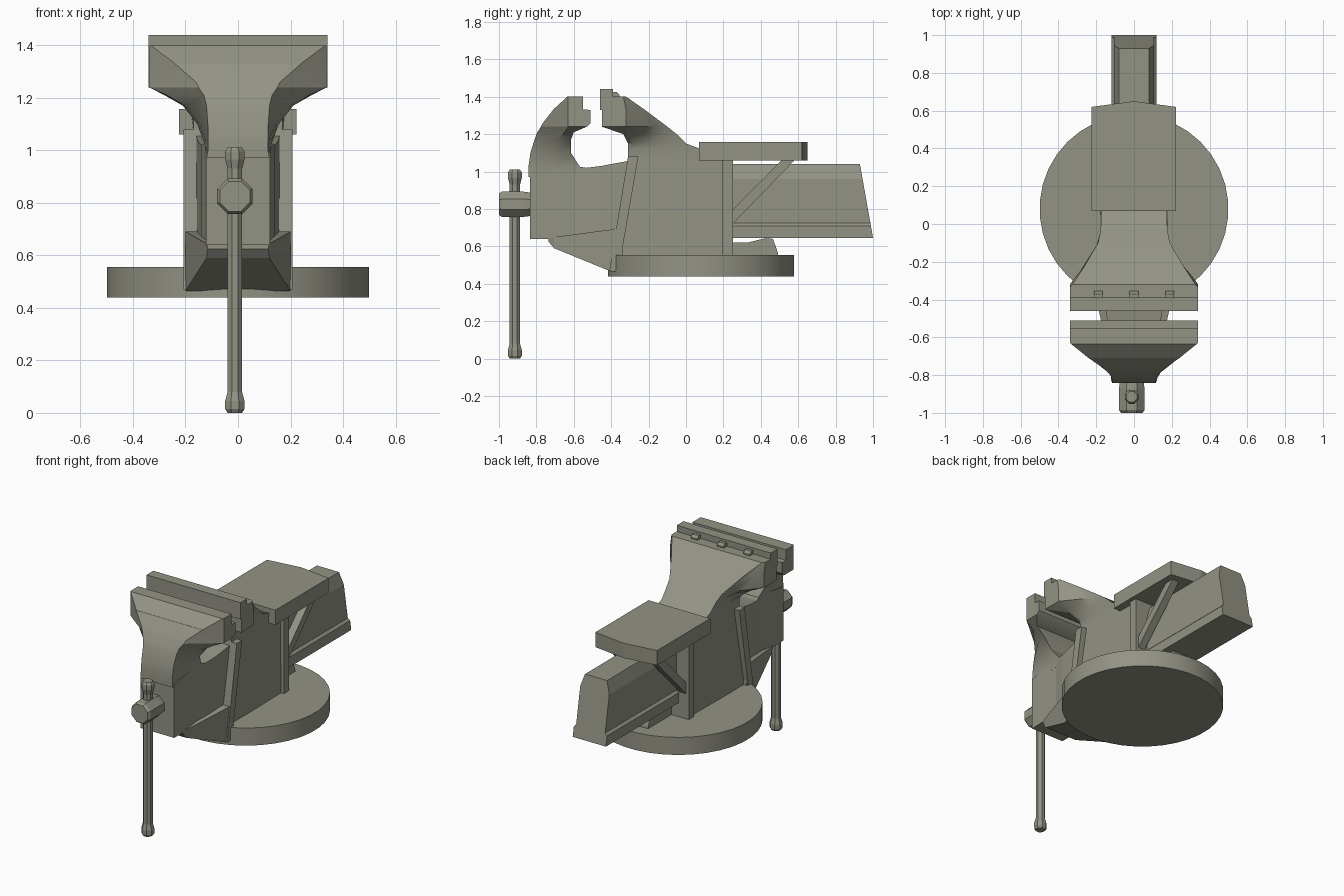
import bpy, bmesh, math
from mathutils import Matrix, Vector

if "Cube" in bpy.data.objects:
    bpy.data.objects.remove(bpy.data.objects["Cube"])

paint = bpy.data.materials.new("grey_green_iron")
paint.diffuse_color = (0.29, 0.29, 0.235, 1)
paint.use_nodes = True
paint.node_tree.nodes["Principled BSDF"].inputs["Base Color"].default_value = paint.diffuse_color


def finish(bm, name, smooth=0):
    bmesh.ops.recalc_face_normals(bm, faces=bm.faces)
    me = bpy.data.meshes.new(name)
    bm.to_mesh(me)
    bm.free()
    ob = bpy.data.objects.new(name, me)
    bpy.context.collection.objects.link(ob)
    me.materials.append(paint)
    if smooth:
        bpy.ops.object.select_all(action='DESELECT')
        ob.select_set(True)
        bpy.context.view_layer.objects.active = ob
        bpy.ops.object.shade_smooth_by_angle(angle=math.radians(smooth))
    return ob


def bridge(name, rings, smooth=0):
    """Join equal rings of points and cap both ends."""
    bm = bmesh.new()
    vs = [[bm.verts.new(p) for p in r] for r in rings]
    n = len(vs[0])
    for a, b in zip(vs, vs[1:]):
        for i in range(n):
            j = (i + 1) % n
            bm.faces.new((a[i], a[j], b[j], b[i]))
    bm.faces.new(vs[0])
    bm.faces.new(vs[-1])
    return finish(bm, name, smooth)


def loft(name, sections, smooth=28):
    """Mirrored sections: height, then (y, half width) from front to back."""
    rings = []
    for z, *st in sections:
        rings.append([(w, y, z) for y, w in st] + [(-w, y, z) for y, w in reversed(st)])
    return bridge(name, rings, smooth)


def prism(name, profile, x0, x1):
    """Side profile (y, z) extruded across x."""
    return bridge(name, [[(x, y, z) for y, z in profile] for x in (x0, x1)])


def box(name, x0, x1, y0, y1, z0, z1):
    return prism(name, [(y0, z0), (y1, z0), (y1, z1), (y0, z1)], x0, x1)


def turned(name, profile, sides, origin, axis='Z', smooth=0):
    """Turned part: (distance along axis, radius)."""
    m = Matrix.Translation(origin)
    if axis == 'Y':
        m = m @ Matrix.Rotation(-math.pi / 2, 4, 'X')
    rings = []
    for h, r in profile:
        rings.append([m @ Vector((r * math.cos(t), r * math.sin(t), h))
                      for t in [(i + .5) * 2 * math.pi / sides for i in range(sides)]])
    return bridge(name, rings, smooth)


# Round base and locking block
turned("swivel_base", [(0.44, .5), (0.555, .5)], 36, (0, .08, 0), smooth=25)
prism("base_lock", [(.25, .5), (.5, .5), (.49, .57), (.465, .64), (.43, .645),
                    (.33, .62), (.25, .62)], -.07, .07)

# Fixed body with flared jaw head
loft("fixed_body", [
    (.50, (-.37, .18), (-.3, .18), (-.2, .18), (-.1, .18), (.21, .175)),
    (1.05, (-.31, .17), (-.28, .17), (-.2, .17), (-.1, .17), (.21, .17)),
    (1.12, (-.31, .17), (-.28, .17), (-.2, .17), (-.1, .17), (.08, .175)),
    (1.15, (-.31, .18), (-.28, .18), (-.2, .175), (-.1, .175), (.0, .175)),
    (1.20, (-.335, .25), (-.31, .25), (-.22, .2), (-.14, .185), (-.05, .18)),
    (1.24, (-.45, .34), (-.32, .34), (-.22, .26), (-.16, .21), (-.1, .19)),
    (1.33, (-.45, .34), (-.32, .34), (-.28, .31), (-.25, .285), (-.22, .26)),
    (1.40, (-.39, .34), (-.335, .34), (-.33, .335), (-.325, .33), (-.32, .325)),
])
box("fixed_jaw_plate", -.34, .34, -.46, -.39, 1.33, 1.44)
for x in (-.19, 0, .19):
    prism("jaw_bolt", [(-.39, 1.385), (-.355, 1.385), (-.355, 1.41), (-.37, 1.425),
                       (-.39, 1.425)], x - .023, x + .023)

# Slanted front flange, rear flange
prism("front_flange", [(-.41, .47), (-.36, .47), (-.255, 1.08), (-.31, 1.08)], -.208, .208)
box("rear_flange", -.195, .195, .195, .25, .55, 1.07)

# Sloping guide under the slide
bridge("lower_guide", [
    [(-w, y, z0), (w, y, z0), (w + d, y, z1), (-w - d, y, z1)]
    for y, w, d, z0, z1 in ((-.735, .115, .005, .625, .65), (-.705, .12, .01, .59, .65),
                            (-.4, .2, .0, .465, .69), (-.34, .2, .0, .465, .69))])

# Anvil with pointed back edge, and its braces
bridge("anvil", [[(-.225, .07, z), (.222, .07, z), (.222, .62, z), (0, .65, z), (-.225, .62, z)]
                 for z in (1.06, 1.157)])
for s in (-1, 1):
    prism("anvil_brace", [(.24, .71), (.59, 1.07), (.52, 1.07), (.24, .785)], s * .125, s * .175)

# Slide beam with foot flange and slanted end
beam = [(-.12, .645), (.12, .645), (.12, .71), (.105, .725), (.105, .96), (.08, 1.04),
        (-.08, 1.04), (-.105, .96), (-.105, .725), (-.12, .71)]
bridge("slide_beam", [[(x, -.3, z) for x, z in beam],
                      [(x, 1 - .07 * (z - .645) / .395, z) for x, z in beam]])

# Moving jaw: carriage, neck and flared head
bridge("jaw_carriage", [
    [(-w, y, z0), (w, y, z0), (w, y, z1), (-w, y, z1)]
    for y, w, z0, z1 in ((-.835, .122, .64, .99), (-.60, .125, .64, 1.03), (-.53, .14, .64, 1.02),
                         (-.45, .15, .65, 1.03), (-.4, .155, .68, 1.04), (-.29, .16, .75, 1.06))])
loft("moving_jaw", [
    (.97, (-.842, .116), (-.7, .122), (-.53, .13)),
    (1.03, (-.842, .114), (-.7, .122), (-.57, .13)),
    (1.10, (-.832, .115), (-.7, .145), (-.615, .155)),
    (1.17, (-.81, .12), (-.68, .2), (-.615, .21)),
    (1.21, (-.795, .13), (-.65, .27), (-.60, .28)),
    (1.24, (-.775, .15), (-.63, .338), (-.53, .338)),
    (1.26, (-.765, .16), (-.63, .338), (-.51, .338)),
    (1.33, (-.71, .24), (-.63, .338), (-.51, .338)),
    (1.331, (-.71, .24), (-.63, .338), (-.55, .338)),
    (1.40, (-.635, .333), (-.63, .338), (-.55, .338)),
])

# Screw head and turning handle
turned("screw_head", [(0, .062), (.015, .073), (.13, .073), (.19, .065)], 8,
       (-.012, -1, .825), 'Y')
turned("handle_bar", [(0, .03), (.015, .04), (.045, .04), (.08, .03), (.93, .03),
                      (.965, .04), (.995, .04), (1.01, .03)], 8, (-.012, -.915, 0))
